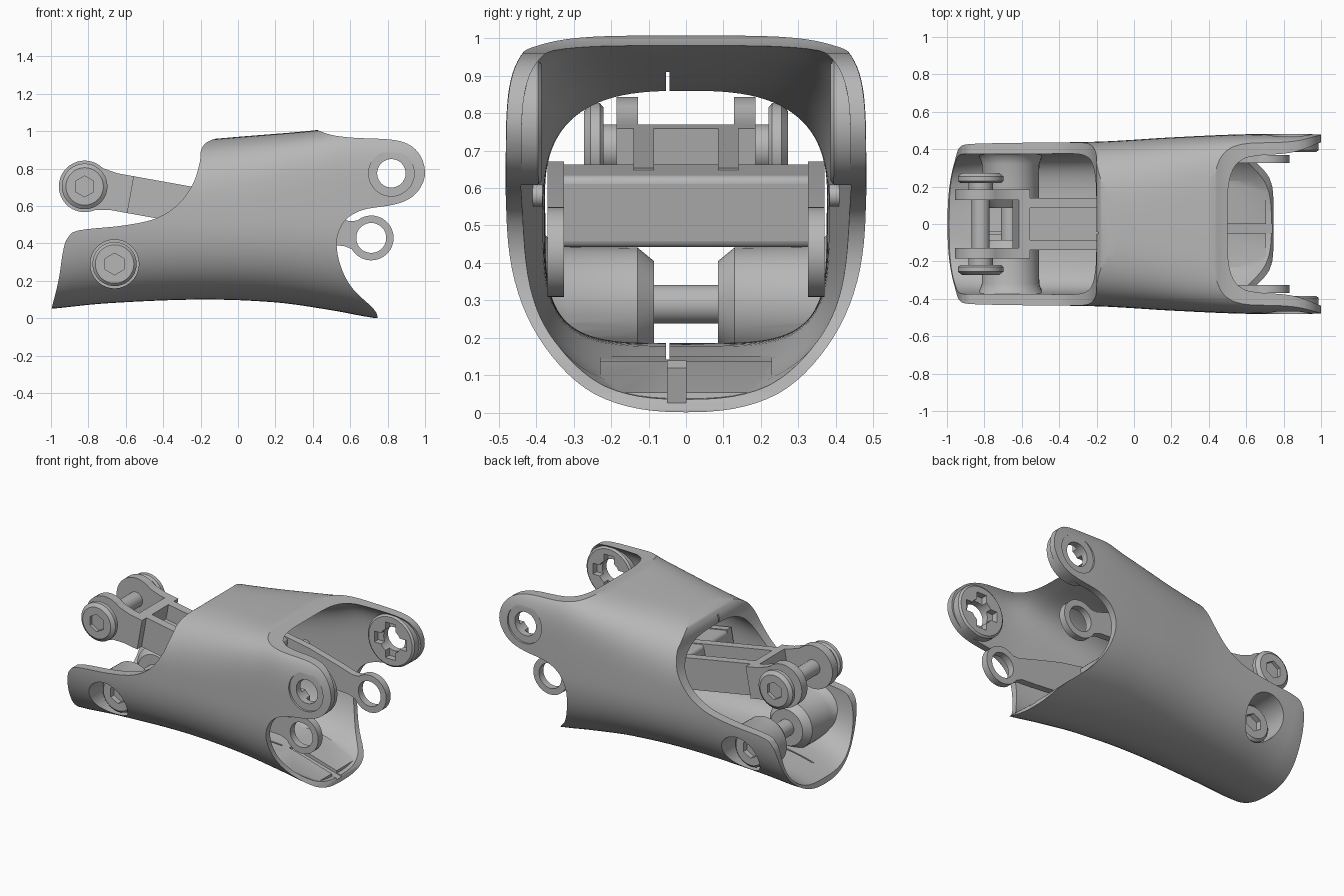
import bpy, bmesh, math

if "Cube" in bpy.data.objects:
    bpy.data.objects.remove(bpy.data.objects["Cube"])

mat = bpy.data.materials.new("mid grey")
mat.diffuse_color = (0.47, 0.47, 0.47, 1)
mat.use_nodes = True
mat.node_tree.nodes["Principled BSDF"].inputs["Base Color"].default_value = mat.diffuse_color


def curve_at(table, x):
    """Smooth interpolation through (x, value) pairs."""
    if x <= table[0][0]:
        return table[0][1]
    for i in range(len(table) - 1):
        (x0, v0), (x1, v1) = table[i], table[i + 1]
        if x <= x1:
            t = (x - x0) / (x1 - x0)
            a, b = table[max(i - 1, 0)], table[min(i + 2, len(table) - 1)]
            m0 = (v1 - a[1]) / (x1 - a[0]) * (x1 - x0)
            m1 = (b[1] - v0) / (b[0] - x0) * (x1 - x0)
            return ((2*t**3 - 3*t*t + 1)*v0 + (t**3 - 2*t*t + t)*m0
                    + (3*t*t - 2*t**3)*v1 + (t**3 - t*t)*m1)
    return table[-1][1]


def smooth_path(pts, n=5):
    """Open spline through 2D points."""
    out = []
    for i in range(len(pts) - 1):
        p0, p1 = pts[max(i - 1, 0)], pts[i]
        p2, p3 = pts[i + 1], pts[min(i + 2, len(pts) - 1)]
        for k in range(n):
            t = k / n
            out.append(tuple(0.5 * (2*b + (c - a)*t + (2*a - 5*b + 4*c - d)*t*t
                             + (3*b - a - 3*c + d)*t**3)
                             for a, b, c, d in zip(p0, p1, p2, p3)))
    return out + [pts[-1]]


def loft(name, loops):
    """Closed solid through a list of 3D loops of equal size."""
    bm = bmesh.new()
    rows = [[bm.verts.new(p) for p in lp] for lp in loops]
    n = len(rows[0])
    for r, s in zip(rows, rows[1:]):
        for i in range(n):
            bm.faces.new((r[i], r[(i + 1) % n], s[(i + 1) % n], s[i]))
    bm.faces.new(rows[0][::-1])
    bm.faces.new(rows[-1])
    bmesh.ops.recalc_face_normals(bm, faces=bm.faces)
    if bm.calc_volume(signed=True) < 0:
        bmesh.ops.reverse_faces(bm, faces=bm.faces)
    me = bpy.data.meshes.new(name)
    bm.to_mesh(me)
    bm.free()
    me.materials.append(mat)
    ob = bpy.data.objects.new(name, me)
    bpy.context.collection.objects.link(ob)
    return ob


def prism(name, pts, y0, y1):
    return loft(name, [[(x, y, z) for x, z in pts] for y in (y0, y1)])


def turned(name, x, z, rings, seg=48):
    """Solid turned about a y axis, rings = (y, radius)."""
    return loft(name, [[(x + r*math.cos(a), y, z + r*math.sin(a))
                        for a in (math.tau*(i + .5)/seg for i in range(seg))] for y, r in rings])


def combine(ob, other, op='DIFFERENCE'):
    m = ob.modifiers.new("b", 'BOOLEAN')
    m.operation, m.object, m.solver = op, other, 'MANIFOLD'
    bpy.context.view_layer.objects.active = ob
    bpy.ops.object.modifier_apply(modifier=m.name)
    bpy.data.objects.remove(other)


def tube(name, width, top, bottom, n_top, n_bot, x0=-1.06, x1=1.06, steps=44, seg=96):
    """Solid along x with a rounded section that varies with x."""
    loops = []
    for i in range(steps + 1):
        x = x0 + (x1 - x0)*i/steps
        a, zt, zb, nt, nb = (curve_at(t, x) for t in (width, top, bottom, n_top, n_bot))
        lp = []
        for k in range(seg):
            c, s = math.cos(math.tau*k/seg), math.sin(math.tau*k/seg)
            n, h = (nt, zt - 0.55) if s > 0 else (nb, 0.55 - zb)
            lp.append((x, math.copysign(abs(c)**(2/n), c)*a,
                       0.55 + math.copysign(abs(s)**(2/n), s)*h))
        loops.append(lp)
    return loft(name, loops)


# Shell: outer solid trimmed by the side outline
shell = tube("shell", [(-1, .41), (-.9, .43), (-.2, .44), (.2, .463), (.6, .48), (1, .48)],
             [(-.2, .953), (0, .97), (.42, 1.006), (.55, 1.03), (.7, 1.03)],
             [(-1, .05), (-.7, .08), (-.2, .1), (.2, .085), (.5, .043), (.72, .003), (.8, 0)],
             [(-.2, 3), (.1, 3.6), (.45, 5), (.6, 5.5)], [(0, 2.4)])
left_edge = [(-1, .04), (-.96, .2), (-.935, .36), (-.91, .43), (-.85, .47), (-.62, .495), (-.45, .53),
             (-.33, .6), (-.245, .71), (-.205, .83), (-.2, .89), (-.175, .935), (-.12, .962)]
right_edge = [(.42, 1.008), (.5, .98), (.62, .965), (.82, .955), (.92, .925), (.98, .86), (1, .77),
              (.97, .69), (.91, .635), (.82, .605), (.67, .58), (.58, .53), (.535, .45), (.53, .36),
              (.56, .25), (.62, .15), (.74, .03), (.73, -.05)]
outline = smooth_path(left_edge) + [(0, 1.06), (.38, 1.06)] + smooth_path(right_edge) + [(-1, -.05)]
combine(shell, prism("side_form", outline, -.7, .7), 'INTERSECT')

# Hollow: inner solid, carved so that bosses and pads remain on the shell
hollow = tube("hollow", [(-1, .375), (-.2, .38), (.3, .415), (.6, .437), (1, .44)],
              [(-.25, .855), (0, .88), (.42, .957), (.55, .992), (.7, 1.0)],
              [(-1, .08), (-.85, .14), (-.6, .18), (-.1, .18), (.2, .14), (.5, .075), (.72, .035)],
              [(-.2, 2.8), (.1, 3.4), (.45, 4.6), (.6, 5.5)],
              [(-1, 3), (-.7, 4), (-.1, 4), (.3, 3.2), (.6, 2.6)], x0=-1.1, x1=1.1)
PX, PZ = -.66, .29      # lower pivot
EX, EZ = .82, .775      # ear pivot
for s in (-1, 1):
    combine(hollow, turned("boss", PX, PZ, [(s*.085, .115), (s*.13, .152), (s*.32, .154),
                                            (s*.36, .168), (s*.385, .195), (s*.52, .195)]))
    combine(hollow, turned("ear_boss", EX, EZ, [(s*.385, .155), (s*.395, .167), (s*.52, .167)]))
    combine(hollow, turned("stop_stub", .2, .58, [(s*.383, .03), (s*.5, .03)], 24))
combine(hollow, prism("floor_pad", [(.2, -.1), (.72, -.1), (.705, .055), (.42, .138), (.2, .152)], -.23, .23))
combine(shell, hollow)

for s in (-1, 1):
    # Screw recess, ear hole, outer ear counterbore and inner cross slot
    combine(shell, turned("cut", PX, PZ, [(s*.235, .13), (s*.6, .13)]))
    combine(shell, turned("cut", EX, EZ, [(s*.3, .076), (s*.6, .076)]))
    combine(shell, turned("cut", EX, EZ, [(s*.468, .122), (s*.6, .122)]))
    for w, h in ((.035, .115), (.115, .035)):
        combine(shell, prism("cut", [(EX - w, EZ - h), (EX + w, EZ - h), (EX + w, EZ + h),
                                     (EX - w, EZ + h)], s*.3, s*.425))
# Seam grooves along the inside
for x1, z0, z1 in ((.35, .13, .3), (.3, .8, .91)):
    combine(shell, prism("cut", [(-1.1, z0), (x1, z0), (x1, z1), (-1.1, z1)], -.054, -.044))
# Shallow key groove in the floor pad
combine(shell, prism("cut", [(.4, .12), (.8, .01), (.8, .2), (.4, .2)], -.05, 0))

# Lower pivot pin and recessed screws
turned("lower_pin", PX, PZ, [(-.2, .052), (.2, .052)])
for s in (-1, 1):
    head = turned("lower_screw", PX, PZ, [(s*.22, .118), (s*.27, .118), (s*.285, .103)])
    combine(head, turned("cut", PX, PZ, [(s*.25, .058), (s*.4, .058)], 6))

# Rocker link: local frame along the line between its two pivots
LX, LZ = -.82, .705
DX, DZ = .9842, -.177


def local(pts):
    return [(LX + t*DX - w*DZ, LZ + t*DZ + w*DX) for t, w in pts]


def arc(t, r, a0, a1, n=24):
    return [(t + r*math.cos(math.radians(a0 + (a1 - a0)*i/n)),
             r*math.sin(math.radians(a0 + (a1 - a0)*i/n))) for i in range(n + 1)]


def rect(t0, t1, w0, w1):
    return local([(t0, w0), (t1, w0), (t1, w1), (t0, w1)])


RX, RZ = local([(1.557, 0)])[0]
for s in (-1, 1):
    # Fork prong and beam rail
    prism("fork_prong", local(arc(0, .138, 55, 305) + [(.16, -.1), (.25, -.1), (.25, .1), (.16, .1)]),
          s*.128, s*.185)
    prism("beam_rail", rect(.22, .85, -.1, .1), s*.085, s*.14)
    # Side arm ending in a ring
    arm = prism("side_arm", local([(.75, -.1), (1.1, -.1), (1.32, -.08), (1.42, -.068)]
                + arc(1.557, .12, -140, 140) + [(1.42, .068), (1.32, .08), (1.1, .1), (.75, .1)]),
                s*.325, s*.37)
    combine(arm, turned("cut", RX, RZ, [(s*.2, .08), (s*.5, .08)]))
    # Upper pivot heads with hex sockets and spacers
    head = turned("upper_screw", LX, LZ, [(s*.22, .11), (s*.23, .122), (s*.255, .122), (s*.272, .1)])
    combine(head, turned("cut", LX, LZ, [(s*.25, .056), (s*.3, .056)], 6))
    turned("spacer", LX, LZ, [(s*.18, .065), (s*.225, .065)])
turned("upper_pin", LX, LZ, [(-.225, .048), (.225, .048)])
# Bridge closing the fork
prism("fork_bridge", rect(.19, .25, -.1, .1), -.185, .185)
prism("beam_web", rect(.24, .85, -.1, .0), -.1, .1)
cross = prism("cross_block", rect(.75, .95, -.1, .095), -.36, .36)
bev = cross.modifiers.new("round", 'BEVEL')
bev.width, bev.segments = .02, 3

# Smooth curved surfaces, keep edges crisp
bpy.ops.object.select_all(action='DESELECT')
for ob in bpy.context.scene.objects:
    ob.select_set(True)
bpy.context.view_layer.objects.active = shell
bpy.ops.object.shade_smooth_by_angle(angle=math.radians(32))
